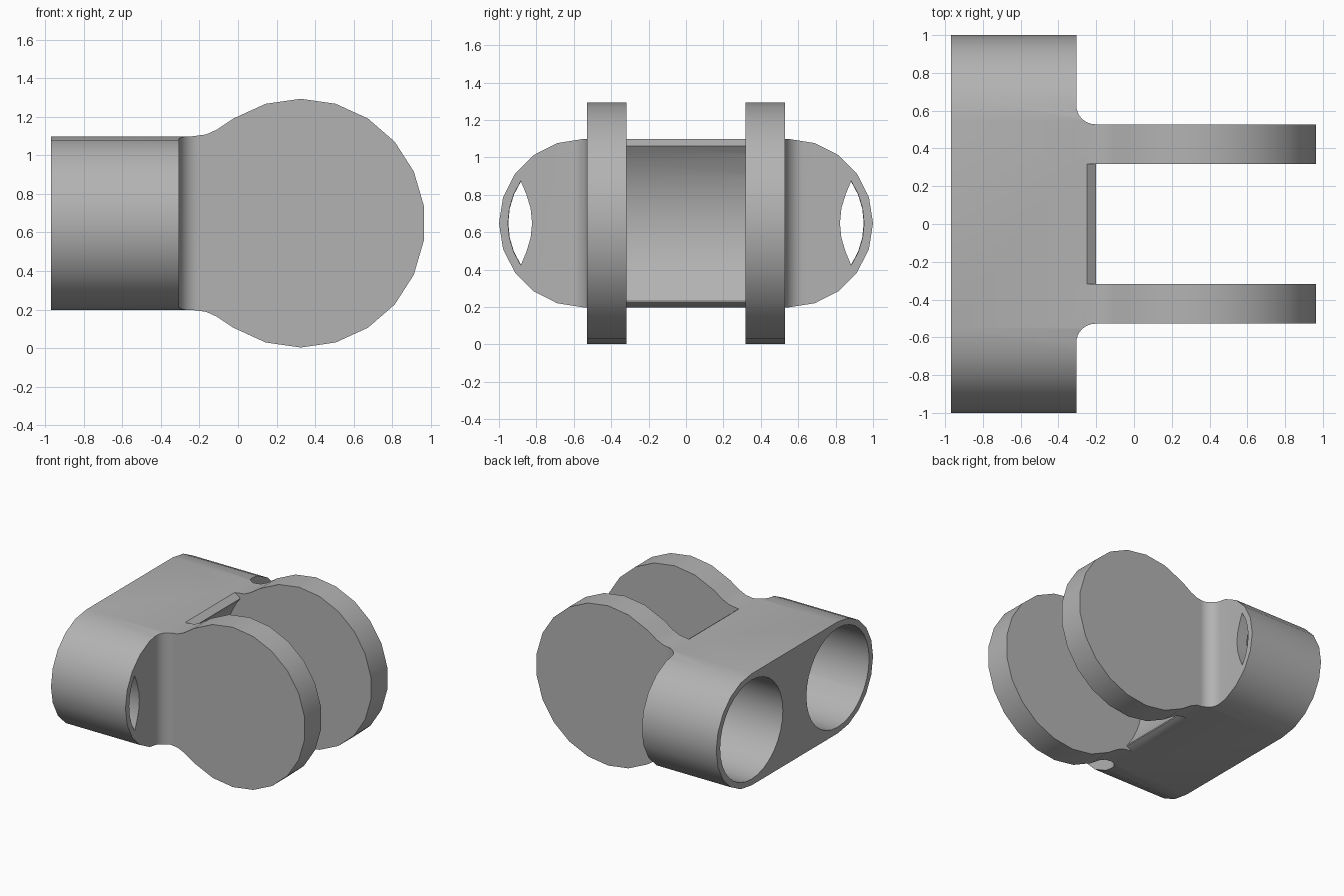
import bpy, bmesh
from math import sin, cos, radians
from mathutils import Vector

if "Cube" in bpy.data.objects:
    bpy.data.objects.remove(bpy.data.objects["Cube"], do_unlink=True)

MID = 0.648          # height of the centre line
END = -0.305         # front face of the sleeve body
PLATE = (0.318, 0.528)   # inner and outer face of a side plate

grey = bpy.data.materials.new("plain grey")
grey.use_nodes = True
tone = (0.45, 0.45, 0.45, 1)
grey.diffuse_color = tone
grey.node_tree.nodes["Principled BSDF"].inputs["Base Color"].default_value = tone


def prism(name, points, axis, low, high):
    """Extrude a 2D outline along an axis; the outline uses the other two axes in order."""
    bm = bmesh.new()
    verts = []
    for a, b in points:
        co = [a, b]
        co.insert(axis, low)
        verts.append(bm.verts.new(co))
    face = bm.faces.new(verts)
    grown = bmesh.ops.extrude_face_region(bm, geom=[face])["geom"]
    step = Vector((0, 0, 0))
    step[axis] = high - low
    bmesh.ops.translate(bm, vec=step, verts=[g for g in grown if isinstance(g, bmesh.types.BMVert)])
    bmesh.ops.recalc_face_normals(bm, faces=bm.faces)
    mesh = bpy.data.meshes.new(name)
    bm.to_mesh(mesh)
    bm.free()
    mesh.materials.append(grey)
    obj = bpy.data.objects.new(name, mesh)
    bpy.context.collection.objects.link(obj)
    return obj


def arc(cx, cy, r, start, stop, steps):
    angles = [radians(start + (stop - start) * i / steps) for i in range(steps + 1)]
    return [(cx + r * cos(a), cy + r * sin(a)) for a in angles]


def combine(target, tool, operation):
    mod = target.modifiers.new("combine", "BOOLEAN")
    mod.operation, mod.solver, mod.object = operation, "EXACT", tool
    bpy.context.view_layer.objects.active = target
    bpy.ops.object.modifier_apply(modifier=mod.name)
    bpy.data.objects.remove(tool, do_unlink=True)


# Twin sleeve body with rounded ends
outline = arc(0.55, MID, 0.45, -90, 90, 10) + arc(-0.55, MID, 0.45, 90, 270, 10)
body = prism("twin_sleeve_clevis", outline, 0, -0.97, -0.2)

for s in (-1, 1):
    # Shoulder with a concave fillet beside each plate
    fillet = arc(END + 0.1, PLATE[1] + 0.1, 0.1, 180, 270, 8)
    shoulder = [(END, 1.2)] + fillet + [(0, PLATE[1]), (0, 1.2)]
    combine(body, prism("shoulder_cutter", [(x, s * y) for x, y in shoulder], 2, 0, 1.4), "DIFFERENCE")

    # Blind bore and the pointed opening in its floor
    bore = arc(s * 0.55, MID, 0.4, 0, 360, 32)[:-1]
    combine(body, prism("bore_cutter", bore, 0, -1.1, -0.4), "DIFFERENCE")
    lens = arc(0.55, MID, 0.402, -34, 34, 6) + arc(1.225, MID, 0.402, 146, 214, 6)[1:-1]
    combine(body, prism("opening_cutter", [(s * y, z) for y, z in lens], 0, -0.5, -0.2), "DIFFERENCE")

# Round clearance between the plates, with bevelled lips
slot = arc(0.325, MID, 0.67, 0, 360, 64)[:-1]
combine(body, prism("slot_cutter", slot, 1, -PLATE[0], PLATE[0]), "DIFFERENCE")
for s, drop in ((1, 0.04), (-1, 0.025)):
    lip = [(-0.25, 0.45), (-0.19, 0.445 - drop), (-0.1, 0.4), (-0.1, 0.6), (-0.25, 0.6)]
    lip = [(x, MID + s * z) for x, z in lip]
    combine(body, prism("lip_cutter", lip, 1, -PLATE[0], PLATE[0]), "DIFFERENCE")

# Round side plates with curved necks
neck = [(-0.11, 0.485), (-0.165, 0.46), (-0.24, 0.45), (-0.32, 0.45)]
step = 360 / 22
plate = [(x, MID - z) for x, z in reversed(neck)]
plate += arc(0.325, MID, 0.645, -90 - 2 * step, 90 + 2 * step, 15)
plate += [(x, MID + z) for x, z in neck]
for s in (-1, 1):
    combine(body, prism("side_plate", plate, 1, *sorted((s * PLATE[0], s * PLATE[1]))), "UNION")

# Smooth shading with crisp edges
bpy.ops.object.select_all(action="DESELECT")
body.select_set(True)
bpy.context.view_layer.objects.active = body
bpy.ops.object.shade_smooth_by_angle(angle=radians(30))
